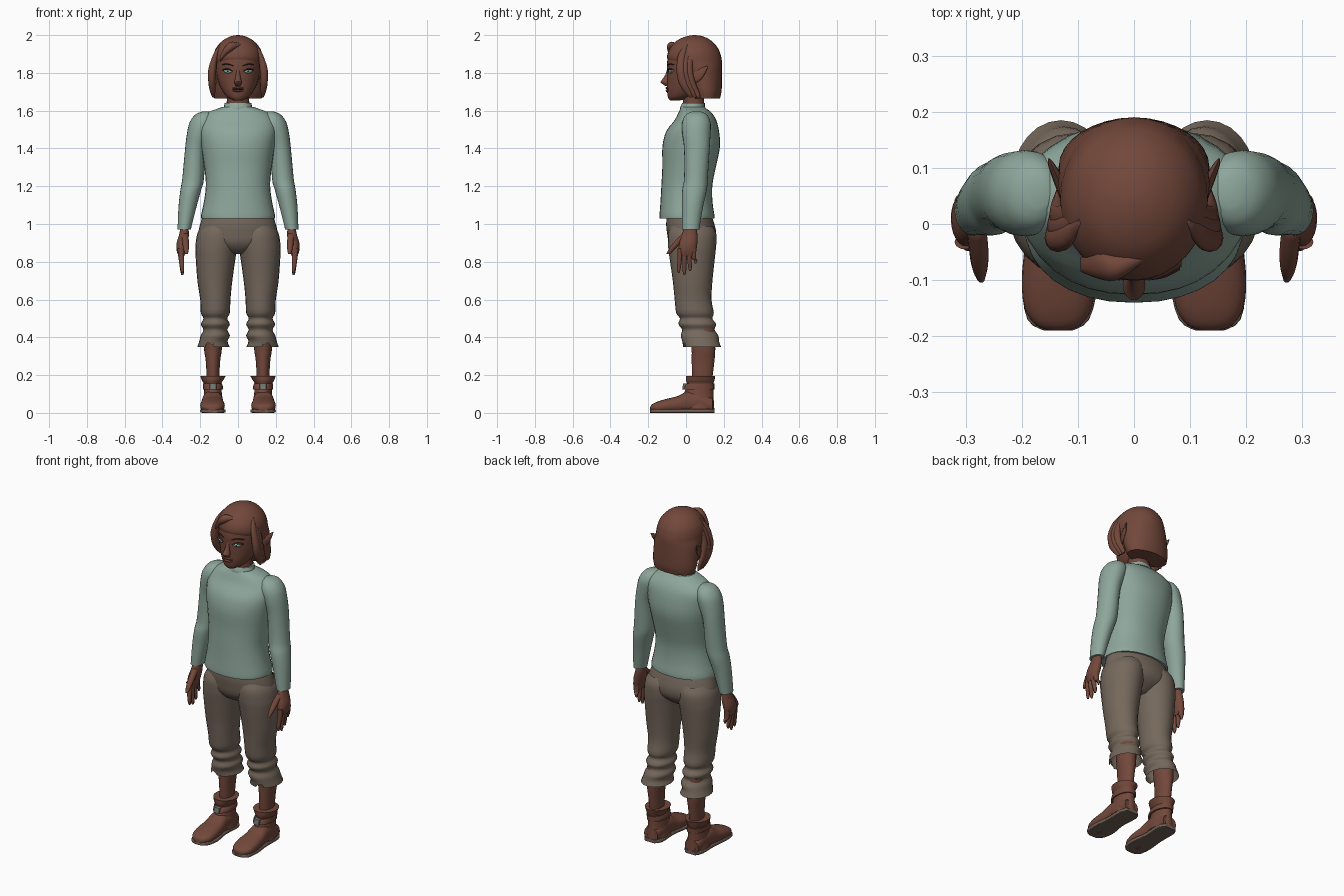
import bpy
import bmesh
import math

default_cube = bpy.data.objects.get("Cube")
if default_cube:
    bpy.data.objects.remove(default_cube, do_unlink=True)

CM = 0.01  # section tables are written in hundredths of a unit


def make_material(name, colour):
    material = bpy.data.materials.new(name)
    material.use_nodes = True
    material.diffuse_color = (*colour, 1)
    for node in material.node_tree.nodes:
        if node.type == 'BSDF_PRINCIPLED':
            node.inputs["Base Color"].default_value = (*colour, 1)
            node.inputs["Roughness"].default_value = 0.8
    return material


brown = make_material("warm brown", (.17, .064, .043))
sage = make_material("sage green", (.27, .385, .33))
taupe = make_material("taupe cloth", (.18, .14, .108))
sole_grey = make_material("sole grey", (.16, .115, .09))
teal = make_material("eye teal", (.27, .42, .37))
dark = make_material("dark line", (.04, .017, .012))
metal = make_material("dull metal", (.17, .19, .17))


def spline(sections, steps):
    """Smoothly interpolate rows of section values."""
    rows = []
    last = len(sections) - 1
    for i in range(last):
        a, b = sections[max(i - 1, 0)], sections[i]
        c, d = sections[i + 1], sections[min(i + 2, last)]
        for k in range(steps):
            t = k / steps
            rows.append([
                q + t * (r - p + t * (2 * p - 5 * q + 4 * r - s + t * (3 * (q - r) + s - p))) / 2
                for p, q, r, s in zip(a, b, c, d)])
    rows.append(list(sections[-1]))
    return rows


def finish(name, bm, material, mirror=False, crease=50):
    bmesh.ops.recalc_face_normals(bm, faces=bm.faces[:])
    mesh = bpy.data.meshes.new(name)
    bm.to_mesh(mesh)
    bm.free()
    mesh.materials.append(material)
    mesh.polygons.foreach_set("use_smooth", [True] * len(mesh.polygons))
    mesh.set_sharp_from_angle(angle=math.radians(crease))
    obj = bpy.data.objects.new(name, mesh)
    bpy.context.collection.objects.link(obj)
    if mirror:
        obj.modifiers.new("Mirror", 'MIRROR').use_mirror_merge = False
    return obj


def loft(name, material, sections, axis="z", sides=24, steps=3, power=2.0,
         mirror=False, capped=True, notch=None):
    """Skin rounded sections. Each row: position on axis, then low and high
    limits on the two other axes (in x, y, z order)."""
    bm = bmesh.new()
    rings = []
    for pos, u0, u1, v0, v1 in spline(sections, steps):
        ring = []
        for i in range(sides):
            angle = math.tau * i / sides
            c, s = math.cos(angle), math.sin(angle)
            u = (u0 + u1) / 2 + (u1 - u0) / 2 * math.copysign(abs(c) ** (2 / power), c)
            v = (v0 + v1) / 2 + (v1 - v0) / 2 * math.copysign(abs(s) ** (2 / power), s)
            point = {"x": (pos, u, v), "y": (u, pos, v), "z": (u, v, pos)}[axis]
            ring.append(bm.verts.new([value * CM for value in point]))
        rings.append(ring)
    for low, high in zip(rings, rings[1:]):
        for i in range(sides):
            j = (i + 1) % sides
            bm.faces.new((low[i], low[j], high[j], high[i]))
    if capped:
        bm.faces.new(rings[0])
        bm.faces.new(rings[-1])
    if notch is not None:
        rings[-1][notch].co.z += 4 * CM
        rings[-2][notch].co.z += 3 * CM
    return finish(name, bm, material, mirror)


def even(rows):
    """Rows of (position, half width, back/front limits) centred on x."""
    return [(pos, -half, half, v0, v1) for pos, half, v0, v1 in rows]


# Shirt body, collar and sleeves
loft("shirt_body", sage, even([
    (103, 19.5, -14, 15), (105, 19.5, -14, 15), (112, 18, -13.5, 14), (121, 17, -13, 14),
    (131, 18, -12.5, 16), (141, 19.5, -12.5, 18), (149, 20.5, -10.5, 17.5),
    (155, 20, -6, 16), (159, 16, -4, 13.5), (161, 11, -3, 11), (162, 8, -2.5, 10)]),
    sides=32, power=2.2)
loft("shirt_collar", sage, even([(160, 8, -3, 10.5), (162, 7.5, -3, 10), (164, 7, -2, 10)]))
loft("sleeve", sage, [
    (159.5, 15, 19, 3, 8), (158, 13, 22.5, 0, 11), (154, 12, 25.5, -2, 13), (148, 14, 27, -2, 13),
    (140, 17, 28, -1, 12.5), (124, 18, 29.5, -1, 11.5), (118, 19.5, 30.5, -2, 11),
    (109, 22, 31.5, -2, 9), (97, 25, 32, -2, 7)], mirror=True)

# Trousers: hips, then legs with gathered folds and a slit hem
loft("trouser_hips", taupe, even([
    (106, 18, -10, 13), (100, 20, -10.5, 15), (95, 21, -10, 16), (90, 20, -9, 15),
    (86, 11, -6, 11), (84, 4, -2, 8)]), sides=32)
leg_rows = [
    (99, 1, 19, -8, 14), (95, 0, 21.5, -9.5, 16), (89, 0, 22.5, -9.5, 16), (84, 1, 22.5, -9, 15.5),
    (70, 3, 21.5, -7, 14), (60, 4, 20, -6, 13.5)]
for fold in range(5):
    puff = 0.7 * (-1) ** fold
    leg_rows.append((53 - 3 * fold, 5 - puff, 19 + puff, -4.5 + fold * .6 - puff, 14 + fold * .6 + puff))
leg_rows += [(38, 5.5, 20.5, -2, 17.5), (35, 4.5, 21.5, -1.5, 18.5)]
loft("trouser_leg", taupe, leg_rows, mirror=True, capped=False, notch=19)

# Shins
loft("shin", brown, [
    (45, 8, 18, 2, 15), (34, 8.5, 18, 3, 15.5), (27, 9.5, 17, 3, 15), (15, 10, 16.5, 3.5, 13.5)],
    mirror=True)

# Boots
loft("boot_shaft", brown, [
    (19.5, 6.5, 20, 0, 15.5), (17, 8, 19, 0, 15), (15, 9, 18, .5, 14.5),
    (10, 8.5, 18, -1, 14.5), (2, 7.5, 19, -2, 15)], mirror=True)
loft("boot_foot", brown, [
    (-19, 12, 15, 1, 3), (-18, 9.5, 17.5, 1, 4.5), (-15, 7.5, 19.5, 0, 6), (-10, 7, 20, 0, 7.5),
    (-4, 7.5, 19.5, 0, 9), (1, 8, 19, 0, 11.5), (8, 8, 18.5, 0, 11), (14, 9, 18, 0, 8)],
    axis="y", power=2.4, mirror=True)
loft("boot_sole", sole_grey, [
    (-19, 11, 16, 0, 1.5), (-17, 8, 19, 0, 2), (-10, 6.5, 20, 0, 2), (0, 8, 19, 0, 2),
    (11, 7.5, 19, 0, 2), (15, 10, 17, 0, 2)], axis="y", power=7, mirror=True)
loft("ankle_strap", brown, [
    (15.5, 8.5, 18.5, 0, 15), (14, 8, 18.5, -1, 15), (12.5, 8, 18.5, -1.5, 15)],
    power=2.2, mirror=True)
loft("buckle", metal, [(15.5, 11.5, 15, -1.5, 1), (12.5, 11.5, 15, -2, 0)],
     power=8, mirror=True)

# Hands
loft("palm", brown, [
    (100, 26.5, 30.5, 0, 5), (95, 26, 31, -2, 6), (90, 26.5, 32.5, -3.5, 6),
    (86, 27.5, 32.5, -4, 5.5), (83, 28.5, 31.5, -3.5, 5)], mirror=True)
for finger, (y, tip) in {"index": (-3.2, 74), "middle": (-.7, 73), "ring": (1.8, 75),
                         "little": (4.2, 79)}.items():
    loft(finger + "_finger", brown, [
        (87, 28.5, 32, y - 1.3, y + 1.3), (82, 28.5, 31.5, y - 1.3, y + 1.2),
        (tip + 2, 28.5, 30.5, y * 1.2 - 1, y * 1.2 + 1), (tip, 29, 30, y * 1.2 - .4, y * 1.2 + .4)],
        sides=10, mirror=True)
loft("thumb", brown, [
    (95, 26.5, 30, -2, 2), (91, 26, 29.5, -6, -1.5), (87, 26, 29, -9, -5.5),
    (84, 26.5, 28, -10.5, -8.5)], sides=10, mirror=True)

# Neck, head and face
loft("neck", brown, even([(158, 7, -1, 10), (163, 6, -1.5, 9.5), (172, 6, -2, 10)]))
loft("head", brown, even([
    (165.5, 2.5, -8.5, -3), (167, 5.5, -9.5, 3), (170, 8, -10, 9), (174, 10, -10, 13),
    (180, 11.5, -10, 16), (186, 12, -10, 17), (192, 11.5, -8, 16), (197, 7, -2, 11)]), sides=32)
loft("nose", brown, even([
    (182, 1, -10, -8), (179, 1.2, -11, -8), (176, 1.8, -13, -8), (175, 2, -13.5, -8),
    (173, 1.2, -11, -8)]), sides=14)
for lip, z in {"upper_lip": 172, "lower_lip": 170.5}.items():
    loft(lip, brown, [(-3, -9.5, -8, z - .2, z + .2), (0, -10.8, -8, z - .8, z + .8),
                      (3, -9.5, -8, z - .2, z + .2)], axis="x", sides=10)
loft("mouth_line", dark, [(-3, -9.6, -8, 171, 171.3), (0, -10.6, -8, 171, 171.5),
                          (3, -9.6, -8, 171, 171.3)], axis="x", sides=8)
loft("eye", teal, [(3.3, -9.6, -8, 180.5, 181), (5.4, -9.3, -7, 179.6, 181.9),
                   (7.8, -7.9, -6, 180.8, 181.3)], axis="x", sides=14, mirror=True)
loft("eyelid", dark, [(3, -10, -8, 180.8, 181.2), (5.4, -9.6, -7, 181.6, 182.5),
                      (8.2, -8.2, -6, 181.2, 181.8)], axis="x", sides=8, mirror=True)
loft("pupil", dark, [(5, -9.4, -8, 180.4, 181.2), (5.4, -9.5, -8, 180.2, 181.4),
                     (5.8, -9.3, -8, 180.4, 181.2)], axis="x", sides=10, mirror=True)
loft("brow", dark, [(2.5, -10.1, -8, 183.5, 184), (5.5, -9.3, -7, 184.3, 185),
                    (8.5, -7.6, -6, 184.2, 184.5)], axis="x", sides=8, mirror=True)
loft("ear", brown, [
    (4, 11, 13, 174, 181), (8, 12.5, 14.5, 176.5, 182.5), (10.5, 14, 15.3, 180.5, 183.5),
    (11.7, 15, 15.3, 183.3, 183.8)], axis="y", sides=12, mirror=True)

# Bobbed hair, side locks and swept fringe
loft("hair_cap", brown, even([
    (200, .5, 4, 5), (199.3, 4, 0, 9), (197, 8.3, -5, 13.5), (193, 11.7, -8.5, 17), (189, 13, -10, 18.5),
    (186, 13.2, -9, 19), (182, 13.5, -4, 19), (175, 13.5, 0, 19), (170, 13.3, 2, 18.8),
    (166.5, 12.5, 4, 18)]), sides=32)
for index, (back, drop) in enumerate([(0, 0), (2, 1), (4, 3)]):
    out = -.4 * index
    loft(f"side_lock_{index}", brown, [
        (195 - drop, 8.5, 10, back, back + 1), (190, 10.5, 13 + out, back - 4, back),
        (182, 11.5, 15.7 + out, back - 5, back - .5), (175, 12, 15.7 + out, back - 4, back + 1),
        (170, 12, 14.8 + out, back - 1, back + 3), (167, 12.5, 13.5, back + 2, back + 3.5)],
        sides=12, mirror=True)
loft("fringe_lock", brown, [
    (2, -6.5, -5, 194.5, 195.5), (-3, -10, -5, 191.5, 196.5), (-6.5, -9.7, -4, 189, 194.5),
    (-9.5, -8.5, -6, 186, 189)], axis="x", sides=12)
